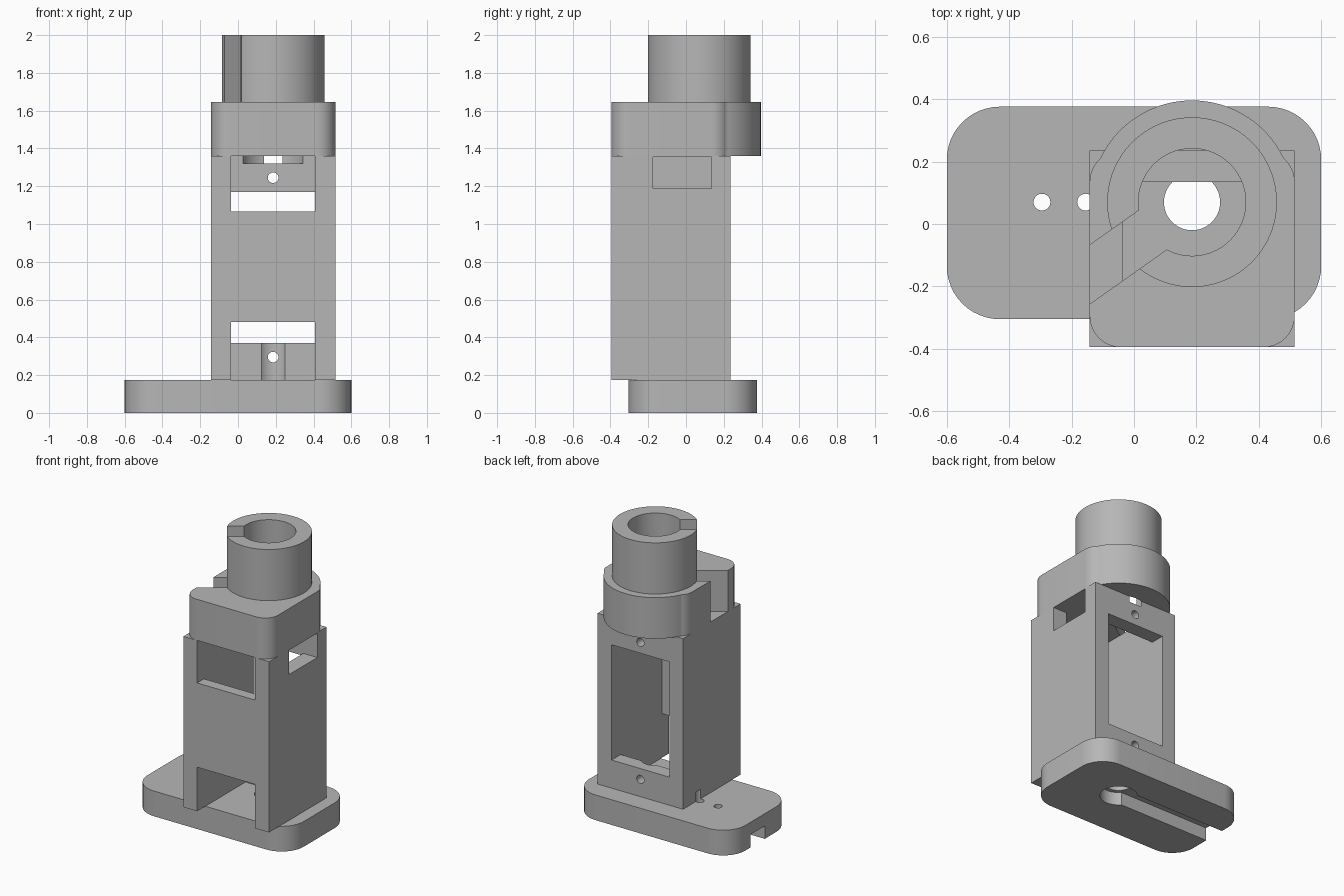
import bpy, bmesh, math
from mathutils import Matrix, Vector

default = bpy.data.objects.get("Cube")
if default:
    bpy.data.objects.remove(default, do_unlink=True)

grey = bpy.data.materials.new("plain_grey")
grey.use_nodes = True
grey.diffuse_color = (0.47, 0.47, 0.47, 1)
grey.node_tree.nodes["Principled BSDF"].inputs["Base Color"].default_value = (0.47, 0.47, 0.47, 1)

AX, AY = 0.186, 0.07            # axis shared by bore, collar and keyhole
X0, X1 = -0.142, 0.515          # tower sides
Y0, Y1 = -0.395, 0.235          # tower front and back
IN0, IN1 = -0.037, 0.407        # cavity sides
TOP = 1.36                      # tower top


def make(name, bm):
    mesh = bpy.data.meshes.new(name)
    bmesh.ops.recalc_face_normals(bm, faces=bm.faces)
    bm.to_mesh(mesh)
    bm.free()
    mesh.materials.append(grey)
    ob = bpy.data.objects.new(name, mesh)
    bpy.context.collection.objects.link(ob)
    return ob


def box(name, x, y, z, radius=0):
    """Box between limits, with optional rounded vertical edges."""
    bm = bmesh.new()
    bmesh.ops.create_cube(bm, size=1)
    for v in bm.verts:
        v.co = Vector([lo + (hi - lo) * (c + 0.5) for c, (lo, hi) in zip(v.co, (x, y, z))])
    if radius:
        upright = [e for e in bm.edges if abs(e.verts[0].co.z - e.verts[1].co.z) > 0.01]
        bmesh.ops.bevel(bm, geom=upright, offset=radius, segments=12, profile=0.5, affect='EDGES')
    return make(name, bm)


def rod(name, x, y, radius, z, sides=96):
    """Upright cylinder between two heights."""
    bm = bmesh.new()
    bmesh.ops.create_cone(bm, cap_ends=True, segments=sides, radius1=radius, radius2=radius,
                          depth=z[1] - z[0],
                          matrix=Matrix.Translation((x, y, (z[0] + z[1]) / 2)))
    return make(name, bm)


def combine(ob, others, operation='DIFFERENCE'):
    """Apply booleans one by one and discard the helpers."""
    bpy.context.view_layer.objects.active = ob
    for other in others:
        other.hide_render = True
        mod = ob.modifiers.new("shape", 'BOOLEAN')
        mod.operation, mod.solver, mod.object = operation, 'EXACT', other
        bpy.ops.object.modifier_apply(modifier=mod.name)
        bpy.data.objects.remove(other, do_unlink=True)


def bore():
    return rod("bore_cutter", AX, AY, 0.172, (1.32, 2.2))


def keyhole():
    return rod("keyhole_cutter", AX, AY, 0.09, (-0.1, 0.4))


def screw_holes():
    return [rod("screw_cutter", x, AY, 0.027, (-0.1, 0.24), 32) for x in (-0.295, -0.155)]


def diagonal_slot():
    cutter = box("slot_cutter", (-0.8, 0), (-0.077, 0.077), (1.37 - 0.02, 2.2))
    cutter.data.transform(Matrix.Translation((AX, AY, 0)) @ Matrix.Rotation(math.radians(35.3), 4, 'Z'))
    return cutter


# Base plate with keyhole slot underneath
plate = box("base_plate", (-0.6, 0.6), (-0.305, 0.376), (0, 0.175), 0.17)
combine(plate, [keyhole(),
                rod("counterbore_cutter", AX, AY, 0.117, (-0.1, 0.09)),
                box("channel_cutter", (-0.8, AX), (AY - 0.077, AY + 0.077), (-0.1, 0.0895))]
        + screw_holes())

# Hollow tower with front, back and side openings
tower = box("tower", (X0, X1), (Y0, Y1), (0.175, TOP))
cuts = [box("cavity_cutter", (IN0, IN1), (-0.32, 0.135), (0.1, 1.5)),
        box("front_lower_cutter", (IN0, IN1), (-0.6, -0.3), (0.1, 0.48)),
        box("front_upper_cutter", (IN0, IN1), (-0.6, -0.3), (1.065, 1.5)),
        box("back_window_cutter", (IN0, IN1), (0.1, 0.6), (0.37, 1.17)),
        box("side_window_cutter", (0.35, 0.7), (-0.175, 0.134), (1.187, 1.356)),
        keyhole(), bore()] + screw_holes()
for height in (0.295, 1.245):
    hole = rod("back_hole_cutter", 0, 0, 0.028, (-0.3, 0.3), 32)
    hole.data.transform(Matrix.Translation((AX, 0.25, height)) @ Matrix.Rotation(math.pi / 2, 4, 'X'))
    cuts.append(hole)
combine(tower, cuts)

# Head: rounded block merged with a disc
head = box("head", (X0, X1), (Y0, Y1), (TOP, 1.645), 0.1)
combine(head, [rod("head_disc", AX, AY, 0.326, (TOP, 1.645), 128)], 'UNION')
combine(head, [bore(), diagonal_slot()])

# Split collar
collar = rod("collar", AX, AY, 0.272, (1.645, 2.0))
combine(collar, [bore(), diagonal_slot()])

# Smooth the round walls, keep edges sharp
bpy.ops.object.select_all(action='DESELECT')
for ob in (plate, tower, head, collar):
    ob.select_set(True)
bpy.context.view_layer.objects.active = plate
bpy.ops.object.shade_smooth_by_angle(angle=math.radians(25))
